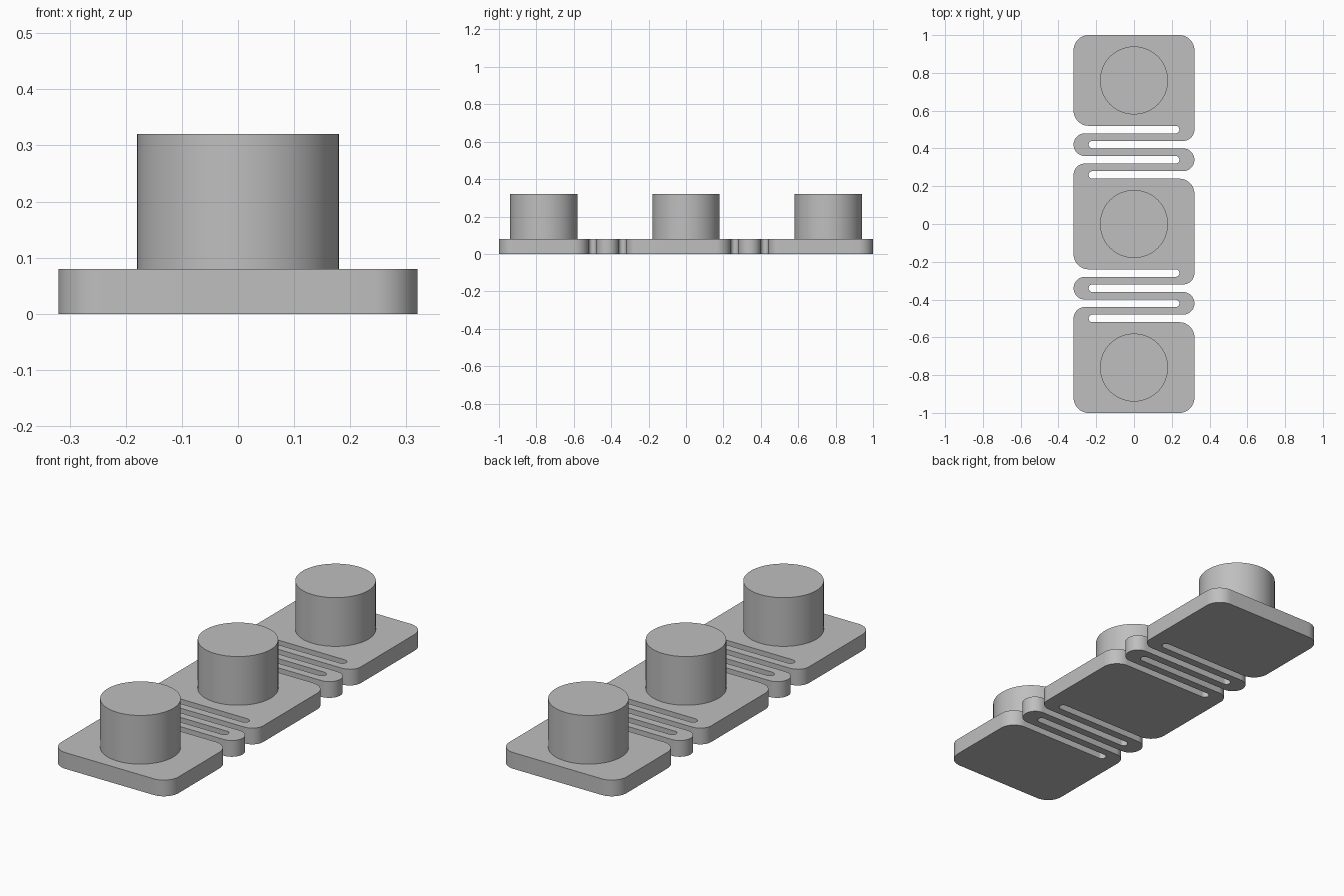
import bpy, bmesh, math
from mathutils import Vector

cube = bpy.data.objects.get("Cube")
if cube:
    bpy.data.objects.remove(cube, do_unlink=True)

HALF_W, HALF_L, THICK = 0.32, 1.0, 0.08
SLOT_END, SLOT_R = 0.24, 0.02
PAD_R, BEND_R = 0.08, 0.06

grey = bpy.data.materials.new("plain grey")
grey.use_nodes = True
colour = (0.52, 0.52, 0.52, 1)
grey.diffuse_color = colour
grey.node_tree.nodes["Principled BSDF"].inputs["Base Color"].default_value = colour


def finish(obj):
    obj.data.materials.append(grey)
    bpy.ops.object.select_all(action='DESELECT')
    obj.select_set(True)
    bpy.context.view_layer.objects.active = obj
    bpy.ops.object.shade_smooth_by_angle(angle=math.radians(30))


def fillet(corners, steps=12):
    """Round every right-angled corner (x, y, radius) of a closed outline."""
    out = []
    for i, (x, y, r) in enumerate(corners):
        p = Vector((x, y))
        a = (Vector(corners[i - 1][:2]) - p).normalized() * r
        b = (Vector(corners[(i + 1) % len(corners)][:2]) - p).normalized() * r
        for k in range(steps + 1):
            t = math.pi / 2 * k / steps
            q = p + a * (1 - math.sin(t)) + b * (1 - math.cos(t))
            if not out or (q - out[-1]).length > 1e-4:
                out.append(q)
    return out


# Right edge going backwards: each open slot has its own pair of mouth radii
side = [(HALF_W, -HALF_L, PAD_R)]
for y, r_front, r_back in ((-0.50, PAD_R, BEND_R), (-0.34, BEND_R, BEND_R),
                           (0.26, PAD_R, BEND_R), (0.42, BEND_R, BEND_R)):
    side += [(HALF_W, y - SLOT_R, r_front), (-SLOT_END, y - SLOT_R, SLOT_R),
             (-SLOT_END, y + SLOT_R, SLOT_R), (HALF_W, y + SLOT_R, r_back)]
side.append((HALF_W, HALF_L, PAD_R))

# The left edge is the right edge turned half way round
outline = fillet(side + [(-x, -y, r) for x, y, r in side])

# Base plate: three pads joined by folded flexures
bm = bmesh.new()
face = bm.faces.new([bm.verts.new((p.x, p.y, 0)) for p in outline])
top = bmesh.ops.extrude_face_region(bm, geom=[face], use_keep_orig=True)
bmesh.ops.translate(bm, vec=(0, 0, THICK),
                    verts=[v for v in top["geom"] if isinstance(v, bmesh.types.BMVert)])
bmesh.ops.recalc_face_normals(bm, faces=bm.faces)
mesh = bpy.data.meshes.new("flexure_plate")
bm.to_mesh(mesh)
bm.free()
plate = bpy.data.objects.new("flexure_plate", mesh)
bpy.context.collection.objects.link(plate)
finish(plate)

# One round post on each pad
for name, y in (("front_post", -0.76), ("middle_post", 0), ("back_post", 0.76)):
    bpy.ops.mesh.primitive_cylinder_add(vertices=64, radius=0.18, depth=0.25,
                                        location=(0, y, 0.195))
    post = bpy.context.object
    post.name = name
    finish(post)
